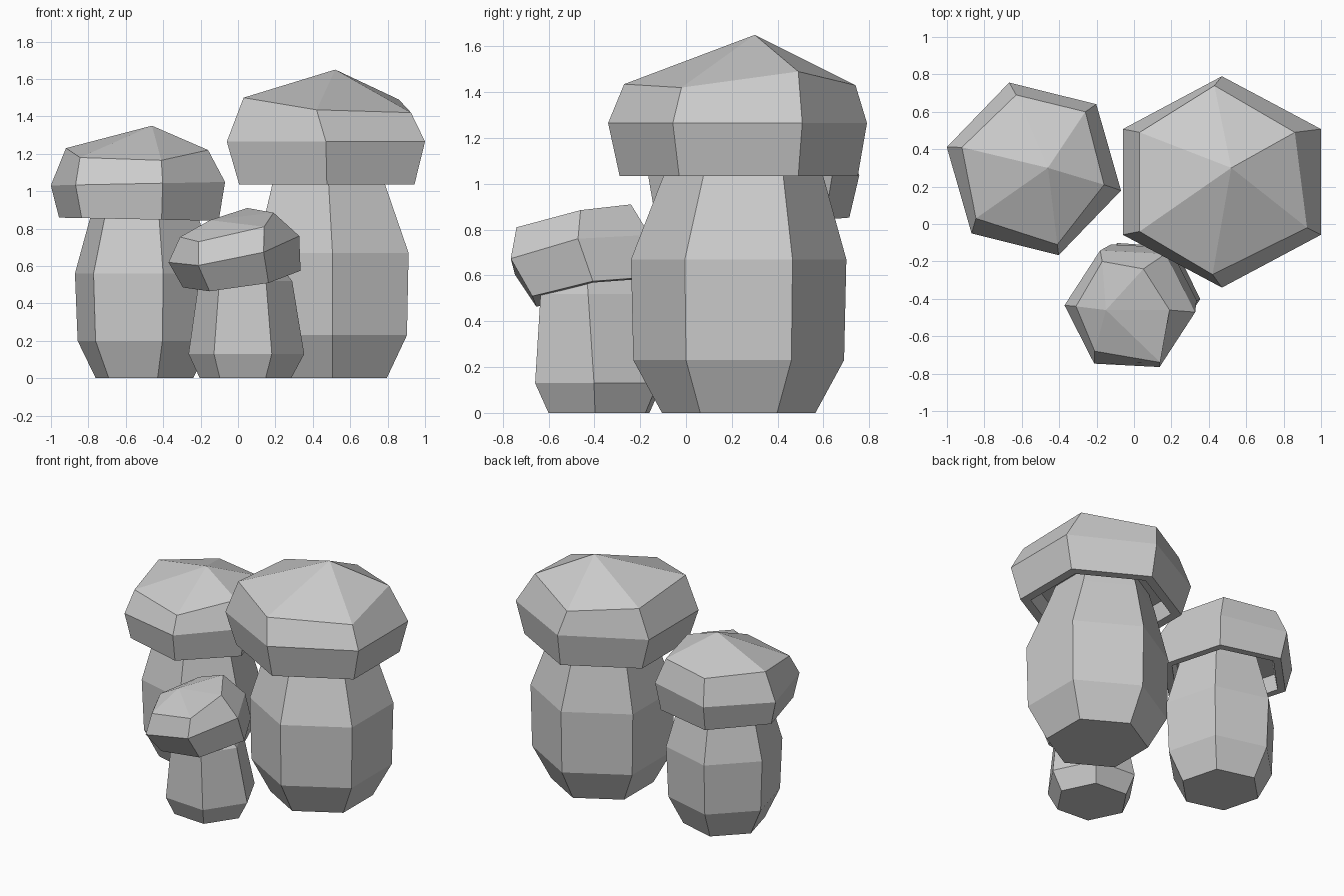
import bpy
import bmesh
import math
from mathutils import Vector

cube = bpy.data.objects.get("Cube")
if cube:
    bpy.data.objects.remove(cube, do_unlink=True)

GREY = (0.6, 0.6, 0.6, 1.0)
stone = bpy.data.materials.new("stone_grey")
stone.use_nodes = True
stone.diffuse_color = GREY
stone.node_tree.nodes["Principled BSDF"].inputs["Base Color"].default_value = GREY


def hexagon(center, radius, turn, stretch=1.0, slope=(0, 0)):
    """Six corners around a centre; slope tilts the ring along x and y."""
    corners = []
    for k in range(6):
        angle = math.radians(turn + 60 * k)
        dx = radius * stretch * math.cos(angle)
        dy = radius * math.sin(angle)
        corners.append(Vector(center) + Vector((dx, dy, dx * slope[0] + dy * slope[1])))
    return corners


def shrink(ring, factor, lift=0.0):
    """Copy of a ring pulled towards its middle and raised."""
    middle = sum(ring, Vector()) / len(ring)
    return [middle + (p - middle) * factor + Vector((0, 0, lift)) for p in ring]


def loft(name, rings, apex=None):
    """Skin rings in order; the first is closed flat, the last flat or to an apex."""
    bm = bmesh.new()
    loops = [[bm.verts.new(p) for p in ring] for ring in rings]
    for low, high in zip(loops, loops[1:]):
        for k in range(6):
            n = (k + 1) % 6
            bm.faces.new((low[k], low[n], high[n], high[k]))
    bm.faces.new(loops[0][::-1])
    if apex:
        tip = bm.verts.new(apex)
        for k in range(6):
            bm.faces.new((loops[-1][k], loops[-1][(k + 1) % 6], tip))
    else:
        bm.faces.new(loops[-1])
    bmesh.ops.recalc_face_normals(bm, faces=bm.faces[:])
    mesh = bpy.data.meshes.new(name)
    bm.to_mesh(mesh)
    bm.free()
    mesh.materials.append(stone)
    bpy.context.collection.objects.link(bpy.data.objects.new(name, mesh))


def cap(name, rim, belt, shoulder, apex, depth):
    """Faceted cap with a thick rim and a hollow underside."""
    shoulder = [Vector(p) for p in shoulder]
    ceiling = shrink(rim, 0.82, depth)
    lip = shrink(rim, 0.87)
    loft(name, [ceiling, lip, rim, belt, shoulder], apex)


def stem(name, turn, sections):
    """Barrel-shaped stem from (centre, radius) sections."""
    loft(name, [hexagon(center, radius, turn) for center, radius in sections])


# Large mushroom
stem("large_stem", -30, [
    ((0.505, 0.23, 0), 0.335), ((0.505, 0.23, 0.23), 0.46),
    ((0.505, 0.23, 0.67), 0.47), ((0.485, 0.25, 1.03), 0.35),
    ((0.48, 0.25, 1.15), 0.31)])
cap("large_cap",
    hexagon((0.475, 0.23, 1.035), 0.52, -30, 1.04),
    hexagon((0.47, 0.225, 1.265), 0.565, -30, 1.083),
    [(0.925, -0.02, 1.42), (0.86, 0.49, 1.49), (0.43, 0.74, 1.43),
     (0.03, 0.49, 1.46), (0.03, -0.04, 1.50), (0.42, -0.27, 1.435)],
    (0.52, 0.30, 1.65), 0.12)

# Medium mushroom
stem("medium_stem", -15, [
    ((-0.5, 0.28, 0), 0.27), ((-0.5, 0.28, 0.2), 0.37),
    ((-0.5, 0.28, 0.56), 0.385), ((-0.5, 0.28, 0.86), 0.30),
    ((-0.5, 0.28, 0.97), 0.27)])
cap("medium_cap",
    hexagon((-0.53, 0.29, 0.85), 0.44, -14, slope=(-0.02, 0)),
    hexagon((-0.535, 0.295, 1.04), 0.48, -14, slope=(0.02, 0)),
    [(-0.16, 0.21, 1.22), (-0.26, 0.60, 1.22), (-0.63, 0.69, 1.21),
     (-0.92, 0.41, 1.23), (-0.845, 0.03, 1.18), (-0.41, -0.11, 1.165)],
    (-0.46, 0.30, 1.35), 0.11)

# Small leaning mushroom
stem("small_stem", -4, [
    ((0.04, -0.38, 0), 0.245), ((0.045, -0.38, 0.13), 0.31),
    ((0.04, -0.41, 0.52), 0.25), ((0.01, -0.42, 0.62), 0.20)])
cap("small_cap",
    hexagon((0.02, -0.39, 0.53), 0.315, -3, slope=(0.15, 0.15)),
    hexagon((-0.022, -0.453, 0.69), 0.35, -3, slope=(0.21, 0.16)),
    [(0.19, -0.46, 0.885), (0.05, -0.24, 0.91), (-0.17, -0.20, 0.82),
     (-0.31, -0.44, 0.755), (-0.21, -0.68, 0.73), (0.14, -0.74, 0.81)],
    (-0.15, -0.46, 0.845), 0.09)
